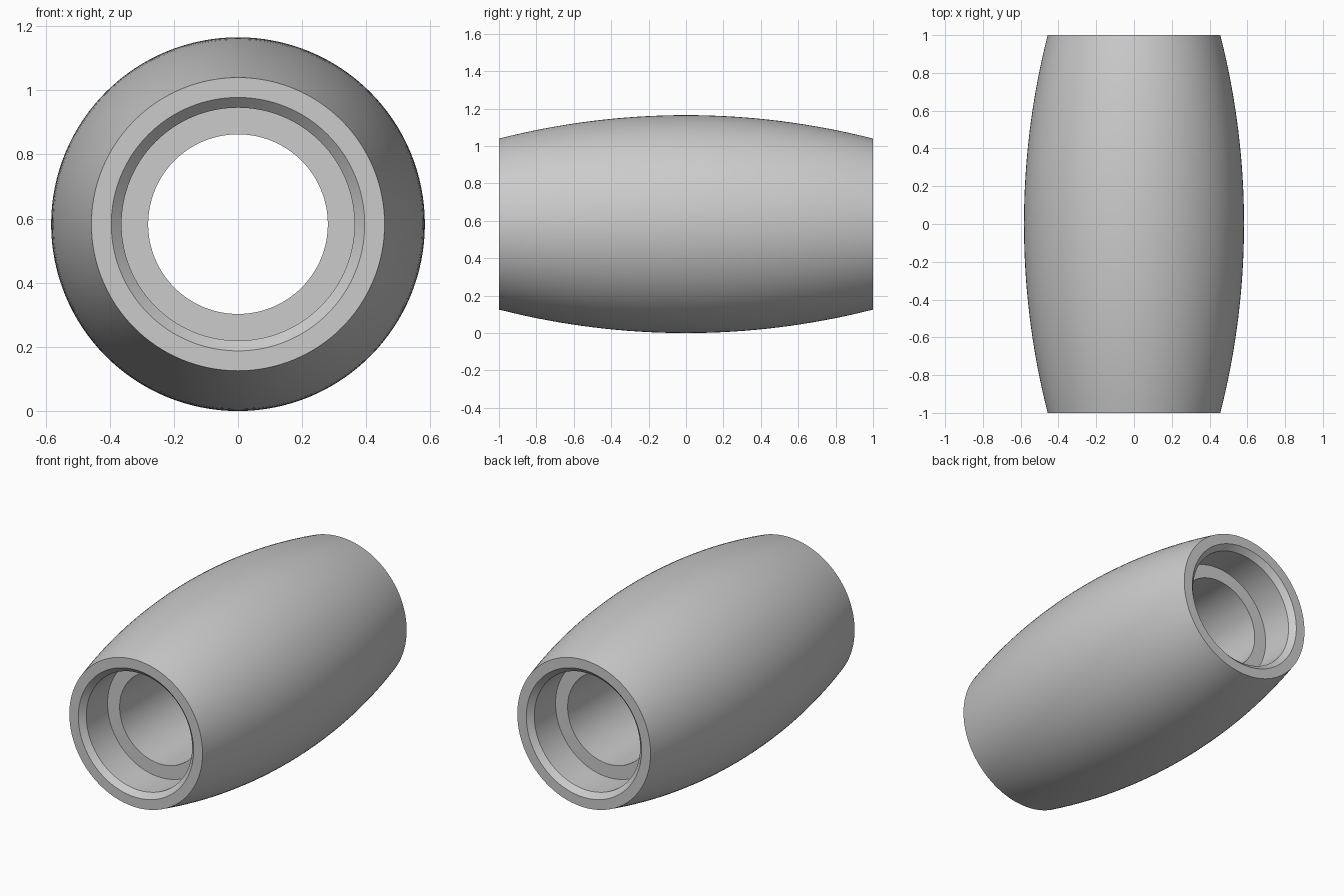
import bpy
import bmesh
import math
from mathutils import Matrix, Vector

cube = bpy.data.objects.get("Cube")
if cube:
    bpy.data.objects.remove(cube, do_unlink=True)

MID_R, END_R, HALF = 0.5825, 0.457, 1.0
BORE_R, SEAT_R, MOUTH_R = 0.28, 0.363, 0.395
SEAT_DEPTH, CHAMFER = 0.24, 0.032
ARC_STEPS, SIDES = 32, 128

# Plain grey material
grey = bpy.data.materials.new("plain grey")
grey.use_nodes = True
colour = (0.6, 0.6, 0.6, 1)
grey.diffuse_color = colour
grey.node_tree.nodes["Principled BSDF"].inputs["Base Color"].default_value = colour

# Closed half section: bulged outside, then chamfer, bearing seat and bore
sagitta = MID_R - END_R
arc_r = (HALF ** 2 + sagitta ** 2) / (2 * sagitta)
profile = []
for i in range(ARC_STEPS + 1):
    y = -HALF + 2 * HALF * i / ARC_STEPS
    profile.append((MID_R - arc_r + math.sqrt(arc_r ** 2 - y ** 2), y))
inside = [(MOUTH_R, HALF), (SEAT_R, HALF - CHAMFER),
          (SEAT_R, HALF - SEAT_DEPTH), (BORE_R, HALF - SEAT_DEPTH)]
profile += inside + [(r, -y) for r, y in reversed(inside)]

# Revolve the section around the y axis
bm = bmesh.new()
rings = []
for s in range(SIDES):
    turn = Matrix.Rotation(2 * math.pi * s / SIDES, 3, 'Y')
    rings.append([bm.verts.new(turn @ Vector((r, y, 0))) for r, y in profile])
for s, ring in enumerate(rings):
    following = rings[(s + 1) % SIDES]
    for i in range(len(profile)):
        j = (i + 1) % len(profile)
        bm.faces.new((ring[i], ring[j], following[j], following[i]))
bmesh.ops.recalc_face_normals(bm, faces=bm.faces)
mesh = bpy.data.meshes.new("roller_body")
bm.to_mesh(mesh)
bm.free()
mesh.materials.append(grey)

roller = bpy.data.objects.new("roller_body", mesh)
roller.location.z = MID_R
bpy.context.collection.objects.link(roller)

# Smooth curves with crisp edges at the steps
bpy.ops.object.select_all(action='DESELECT')
roller.select_set(True)
bpy.context.view_layer.objects.active = roller
bpy.ops.object.shade_smooth_by_angle(angle=math.radians(30))
